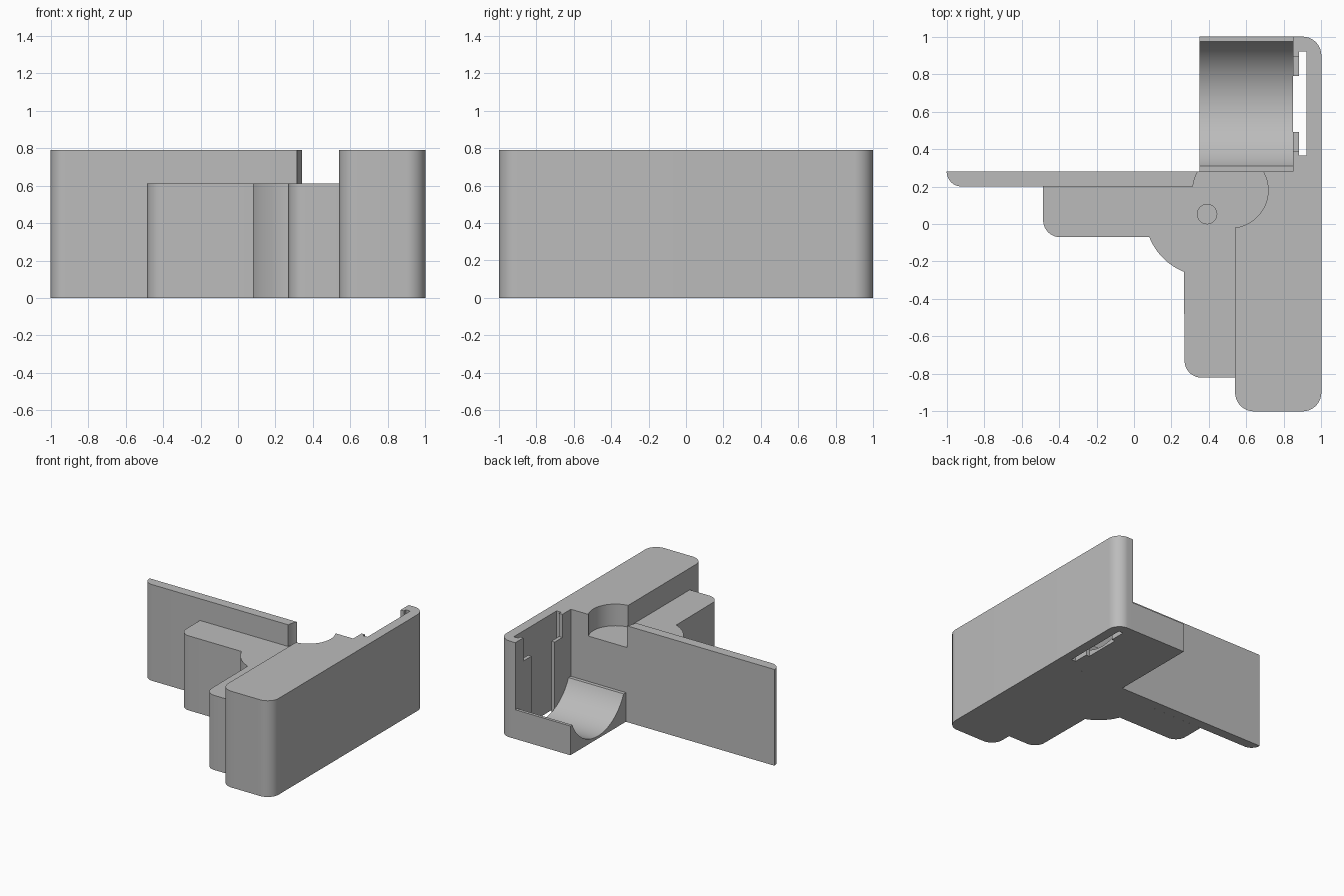
import bpy, bmesh, math
from mathutils import Vector

cube = bpy.data.objects.get("Cube")
if cube:
    bpy.data.objects.remove(cube)

WALL_TOP, DECK_TOP, TRAY_TOP, STEP = 0.79, 0.612, 0.24, 0.60

grey = bpy.data.materials.new("light_grey")
grey.use_nodes = True
grey.diffuse_color = (0.5, 0.5, 0.5, 1)
grey.node_tree.nodes["Principled BSDF"].inputs["Base Color"].default_value = (0.5, 0.5, 0.5, 1)


def arc(cx, cy, r, start, end, steps=16):
    """Points along an arc, angles in degrees."""
    angles = [math.radians(start + (end - start) * i / steps) for i in range(steps + 1)]
    return [(cx + r * math.cos(a), cy + r * math.sin(a)) for a in angles]


def box(x0, x1, y0, y1):
    return [(x0, y0), (x1, y0), (x1, y1), (x0, y1)]


def prism(name, outline, low, high, axis="z"):
    """Extrude an outline along z, or a (y, z) outline along x."""
    def place(a, b, t):
        return Vector((a, b, t)) if axis == "z" else Vector((t, a, b))
    bm = bmesh.new()
    face = bm.faces.new([bm.verts.new(place(a, b, low)) for a, b in outline])
    top = bmesh.ops.extrude_face_region(bm, geom=[face])["geom"]
    moved = [v for v in top if isinstance(v, bmesh.types.BMVert)]
    bmesh.ops.translate(bm, verts=moved, vec=place(0, 0, high - low))
    bmesh.ops.recalc_face_normals(bm, faces=bm.faces)
    mesh = bpy.data.meshes.new(name)
    bm.to_mesh(mesh)
    bm.free()
    obj = bpy.data.objects.new(name, mesh)
    bpy.context.collection.objects.link(obj)
    mesh.materials.append(grey)
    return obj


def cut(target, name, outline, low, high):
    cutter = prism(name, outline, low, high)
    cutter.hide_render = True
    cutter.hide_set(True)
    cutter.display_type = "WIRE"
    mod = target.modifiers.new(name, "BOOLEAN")
    mod.operation = "DIFFERENCE"
    mod.solver = "EXACT"
    mod.object = cutter


# Round pocket shared by the deck, the wall and the plate
pocket = (0.515, 0.18, 0.201)
pocket_right = arc(*pocket, -83, 29.8, 32)
pocket_left = arc(*pocket, 150.2, 174)

# Tall side wall with rounded corners
side_wall = prism("side_wall",
                  arc(0.64, -0.9, 0.1, 180, 270) + arc(0.9, -0.9, 0.1, 270, 360)
                  + arc(0.9, 0.9, 0.1, 0, 90) + [(0.85, 1), (0.85, 0.28)]
                  + pocket_right[::-1], 0, WALL_TOP)

# Card slot behind stepped lips
slot = [(0.92, 0.365), (0.92, 0.92), (0.88, 0.92), (0.88, 0.79), (0.8, 0.79),
        (0.8, 0.49), (0.88, 0.49), (0.88, 0.365)]
cut(side_wall, "slot_cutter", slot, -0.1, 1)
cut(side_wall, "slot_mouth_cutter", box(0.8, 0.9, 0.39, 0.895), STEP, 1)

# Lower deck with rounded hub and blind pin hole
hub = (0.39, 0.053, 0.332)
deck = prism("deck",
             arc(-0.395, 0.02, 0.09, 180, 270) + arc(*hub, 201.7, 248.2)
             + arc(0.36, -0.73, 0.09, 180, 270) + [(0.54, -0.82)]
             + pocket_right + pocket_left + [(-0.485, 0.2)], 0, DECK_TOP)
cut(deck, "pin_hole_cutter", arc(0.39, 0.053, 0.052, 0, 350, 35), 0.3, 1)

# Long thin plate
plate = prism("plate",
              [(-1, 0.28)] + arc(-0.92, 0.28, 0.08, 185, 270) + pocket_left[::-1],
              0, WALL_TOP)

# Cradle with a curved trough
radius = 0.362
half = math.degrees(math.asin(0.3325 / radius))
rise = TRAY_TOP + radius * math.cos(math.radians(half))
cradle = prism("cradle",
               [(0.28, 0), (1, 0), (1, TRAY_TOP)]
               + arc(0.6425, rise, radius, half - 90, -half - 90, 40)
               + [(0.28, TRAY_TOP)], 0.35, 0.85, axis="x")

# Smooth the rounded faces, keep edges sharp
bpy.ops.object.select_all(action="DESELECT")
for part in (side_wall, deck, plate, cradle):
    part.select_set(True)
bpy.context.view_layer.objects.active = side_wall
bpy.ops.object.shade_smooth_by_angle(angle=math.radians(30))
